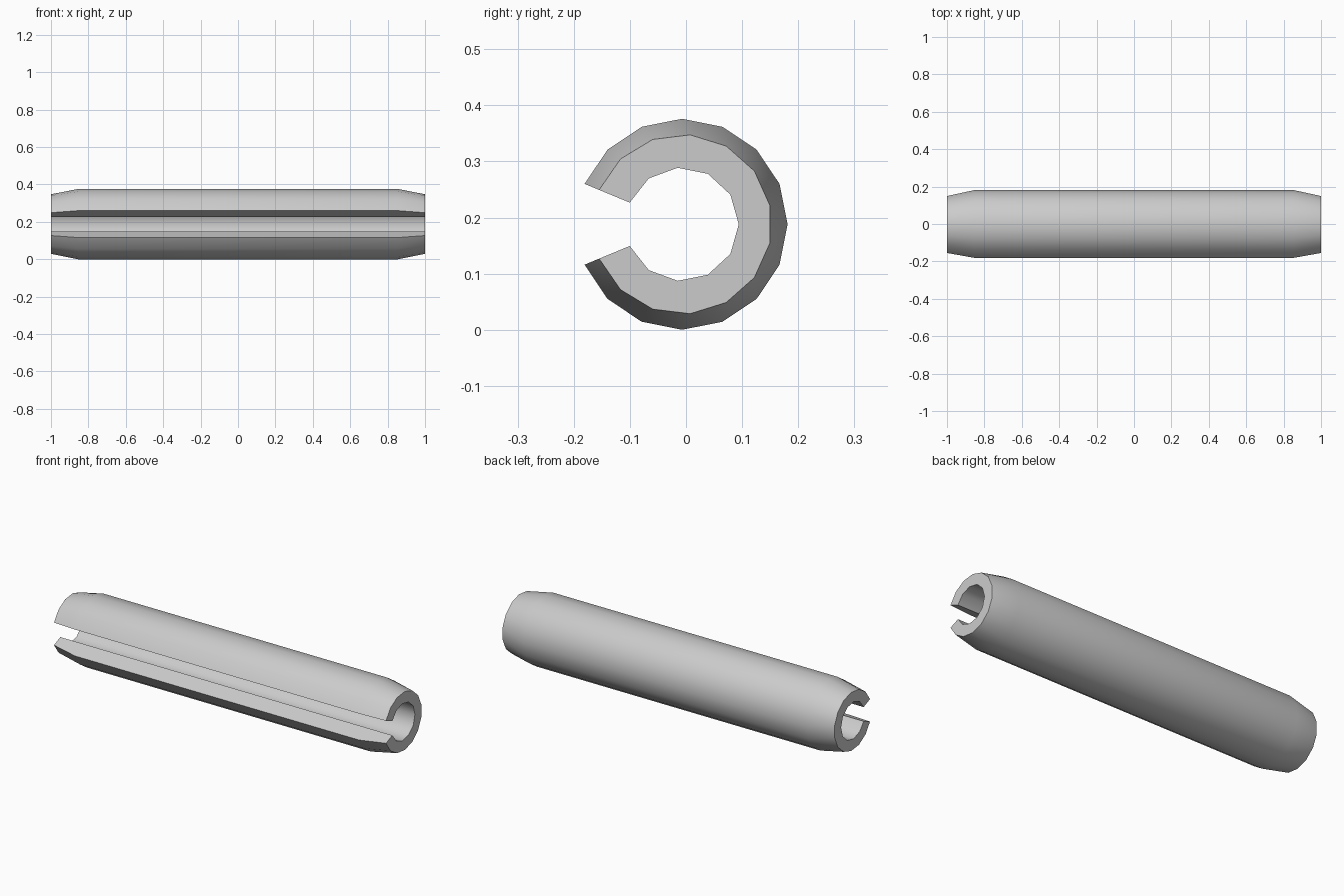
import bpy, bmesh
from math import sin, cos, radians

if "Cube" in bpy.data.objects:
    bpy.data.objects.remove(bpy.data.objects["Cube"])

CY, CZ = -0.007, 0.188      # axis of the tube
HALF_GAP = 22.5             # half slot angle, slot faces -y

bm = bmesh.new()


def arc(x, radius, count):
    """Open ring of points from one slot edge round to the other."""
    start = -180 + HALF_GAP
    step = -2 * start / (count - 1)
    ring = []
    for i in range(count):
        a = radians(start + i * step)
        ring.append(bm.verts.new((x, CY + radius * cos(a), CZ + radius * sin(a))))
    return ring


def strip(a, b):
    """Skin between two open rings, which may differ in point count."""
    if len(a) == len(b):
        for i in range(len(a) - 1):
            bm.faces.new((a[i], a[i + 1], b[i + 1], b[i]))
        return
    i = j = 0
    while i < len(a) - 1 or j < len(b) - 1:
        if (i + 1) / (len(a) - 1) <= (j + 1) / (len(b) - 1):
            bm.faces.new((a[i], a[i + 1], b[j]))
            i += 1
        else:
            bm.faces.new((a[i], b[j + 1], b[j]))
            j += 1


# outer skin: tapered end, straight body, tapered end
outer = [arc(-1, 0.16, 14), arc(-0.855, 0.188, 15),
         arc(0.855, 0.188, 15), arc(1, 0.16, 14)]
for a, b in zip(outer, outer[1:]):
    strip(a, b)

# bore
inner = [arc(-1, 0.101, 11), arc(1, 0.101, 11)]
strip(inner[1], inner[0])

# ring-shaped ends
for o, n in ((outer[0], inner[0]), (outer[3], inner[1])):
    bm.faces.new(o + n[::-1])

# flat walls of the slot
for k in (0, -1):
    bm.faces.new([r[k] for r in outer] + [inner[1][k], inner[0][k]])

bmesh.ops.recalc_face_normals(bm, faces=bm.faces)
mesh = bpy.data.meshes.new("slotted_spring_pin")
bm.to_mesh(mesh)
bm.free()
pin = bpy.data.objects.new("slotted_spring_pin", mesh)
bpy.context.collection.objects.link(pin)

# smooth round surfaces, sharp rims and slot edges
bpy.context.view_layer.objects.active = pin
pin.select_set(True)
bpy.ops.object.shade_smooth_by_angle(angle=radians(40))
